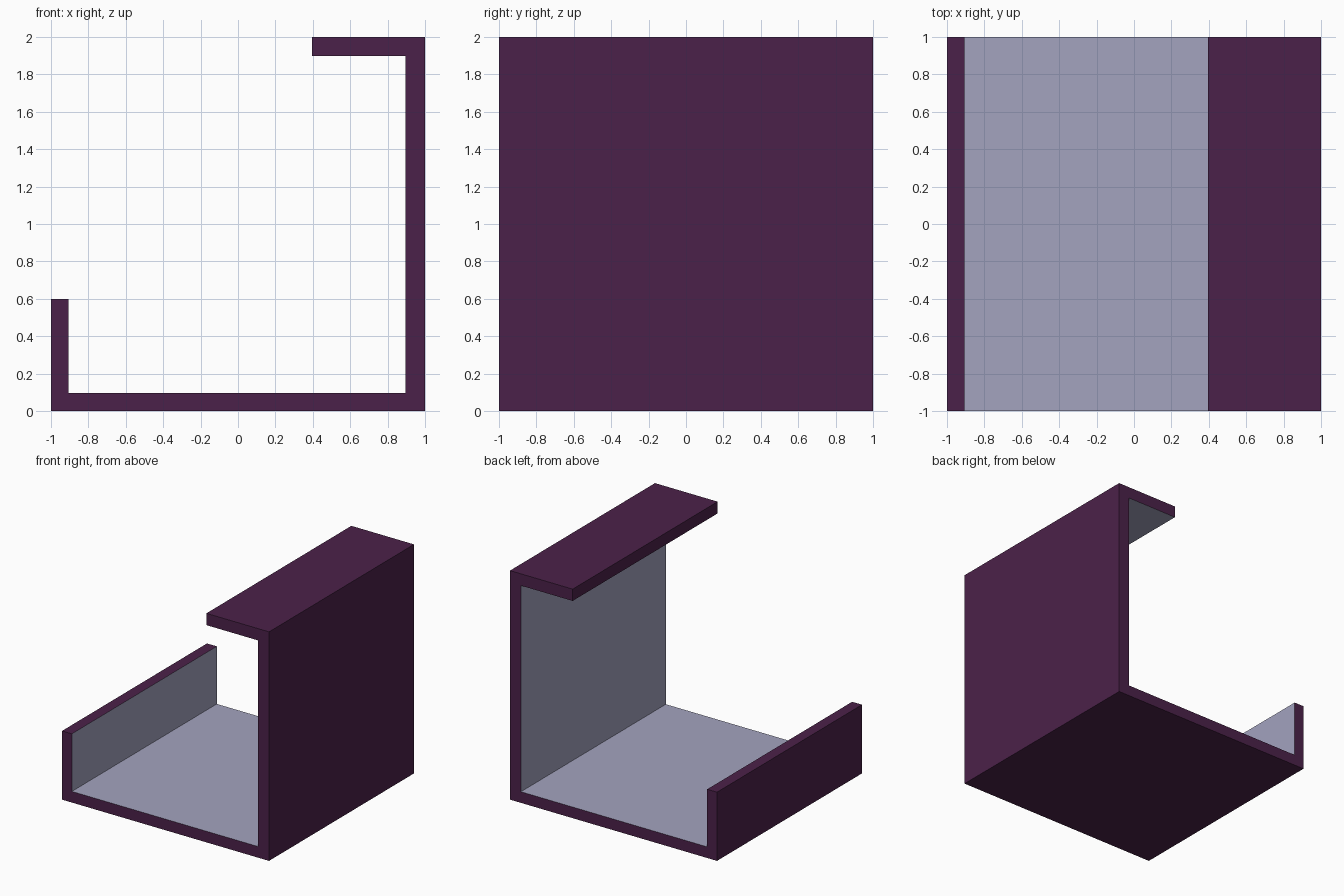
import bpy, bmesh

if "Cube" in bpy.data.objects:
    bpy.data.objects.remove(bpy.data.objects["Cube"])


def make_material(name, rgb):
    mat = bpy.data.materials.new(name)
    mat.diffuse_color = (*rgb, 1.0)
    mat.use_nodes = True
    mat.node_tree.nodes["Principled BSDF"].inputs["Base Color"].default_value = mat.diffuse_color
    return mat


shell = make_material("dark_plum", (0.0704, 0.0155, 0.0670))
lining = make_material("pale_lavender", (0.366, 0.366, 0.521))

# Cross-section (x, z): outside of the channel first, then the inside
outer = [(-1, 0.6), (-1, 0), (1, 0), (1, 2), (0.395, 2)]
inner = [(0.395, 1.897), (0.895, 1.897), (0.895, 0.097), (-0.905, 0.097), (-0.905, 0.6)]

bm = bmesh.new()
front = [bm.verts.new((x, -1, z)) for x, z in outer + inner]
back = [bm.verts.new((x, 1, z)) for x, z in outer + inner]
n = len(front)

# End faces, split at the bends: point i outside pairs with n-1-i inside
for ring in (front, back):
    for i in range(len(outer) - 1):
        bm.faces.new((ring[i], ring[i + 1], ring[n - 2 - i], ring[n - 1 - i]))

# Long faces; those between inside points get the lining colour
for i in range(n):
    j = (i + 1) % n
    face = bm.faces.new((front[i], front[j], back[j], back[i]))
    face.material_index = 1 if len(outer) <= i < n - 1 else 0

bmesh.ops.recalc_face_normals(bm, faces=bm.faces)
mesh = bpy.data.meshes.new("open_channel_shell")
bm.to_mesh(mesh)
bm.free()
mesh.materials.append(shell)
mesh.materials.append(lining)
bpy.context.collection.objects.link(bpy.data.objects.new("open_channel_shell", mesh))
